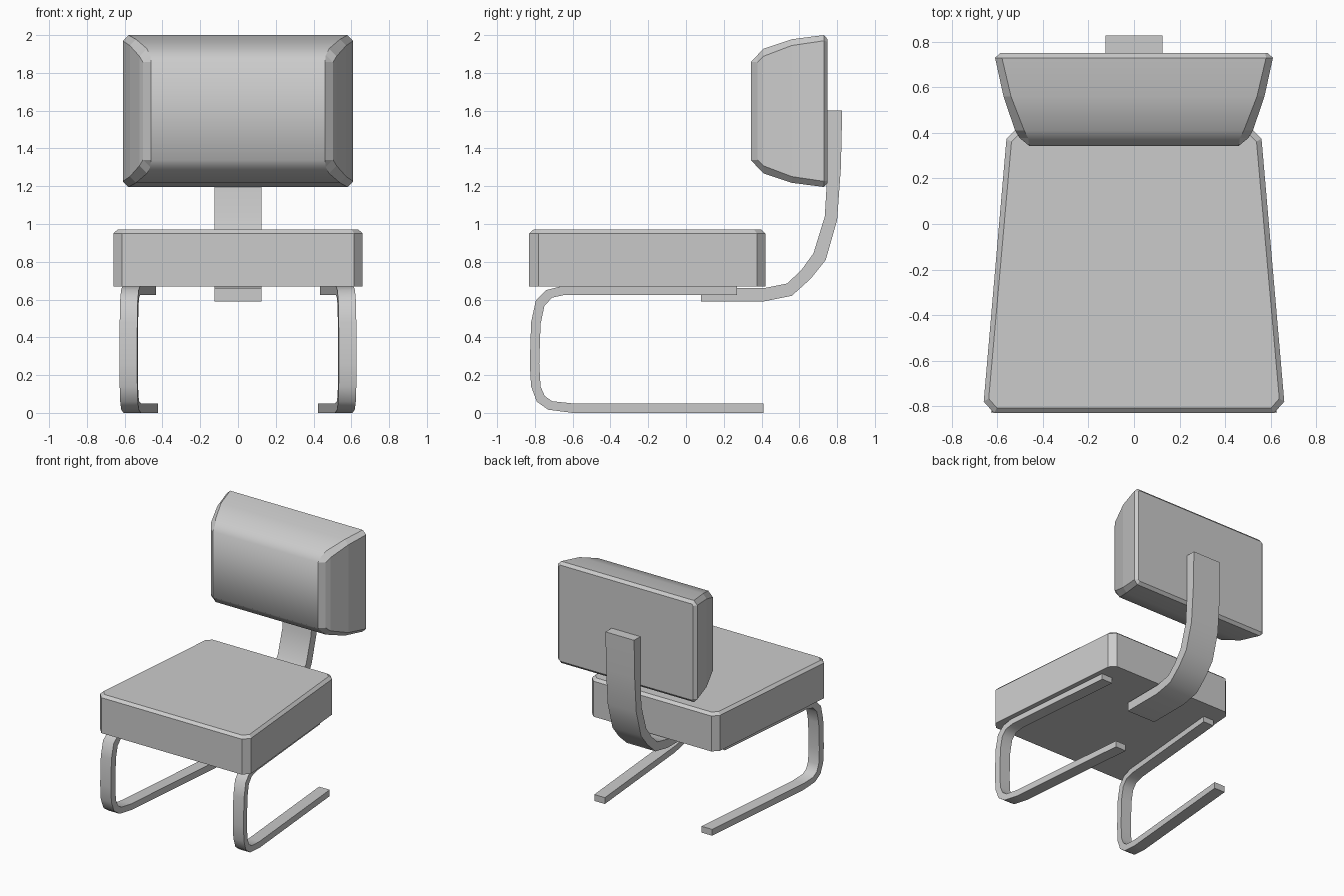
import bpy, bmesh
from math import radians

if "Cube" in bpy.data.objects:
    bpy.data.objects.remove(bpy.data.objects["Cube"])


def finish(name, bm):
    bmesh.ops.remove_doubles(bm, verts=bm.verts, dist=1e-5)
    bmesh.ops.recalc_face_normals(bm, faces=bm.faces)
    mesh = bpy.data.meshes.new(name)
    bm.to_mesh(mesh)
    bm.free()
    obj = bpy.data.objects.new(name, mesh)
    bpy.context.collection.objects.link(obj)
    return obj


def loft(rings):
    """Skin a stack of equal-length closed rings and cap both ends."""
    bm = bmesh.new()
    rows = [[bm.verts.new(p) for p in ring] for ring in rings]
    for a, b in zip(rows, rows[1:]):
        for i in range(len(a)):
            j = (i + 1) % len(a)
            bm.faces.new((a[i], a[j], b[j], b[i]))
    bm.faces.new(rows[0])
    bm.faces.new(rows[-1])
    return bm


def band(name, outer, inner, width, centre):
    """Bent flat bar: outer/inner (y, z) outlines, centre(y) gives its x."""
    h = width / 2
    rings = []
    for (yo, zo), (yi, zi) in zip(outer, inner):
        co, ci = centre(yo), centre(yi)
        rings.append([(co - h, yo, zo), (co + h, yo, zo),
                      (ci + h, yi, zi), (ci - h, yi, zi)])
    bm = loft(rings)
    bmesh.ops.recalc_face_normals(bm, faces=bm.faces)
    for f in bm.faces:
        f.smooth = True
    for e in bm.edges:
        e.smooth = e.calc_face_angle(0) < radians(40)
    return finish(name, bm)


# Seat: tapered slab with cut corners and a small top chamfer
def seat_ring(d, z):
    half = [(0.615 - d * 0.6, -0.83 + d), (0.66 - d, -0.78 + d * 0.6),
            (0.56 - d, 0.375 - d * 0.6), (0.515 - d * 0.6, 0.42 - d)]
    return [(x, y, z) for x, y in half] + [(-x, y, z) for x, y in reversed(half)]


finish("seat", loft([seat_ring(0, 0.67), seat_ring(0, 0.95), seat_ring(0.022, 0.97)]))


# Backrest: cushion narrowing to the front (y, half width, half height, corner cut)
def back_ring(y, x, h, c):
    m = 1.598
    return [(x - c, y, m + h), (x, y, m + h - c), (x, y, m - h + c), (x - c, y, m - h),
            (c - x, y, m - h), (-x, y, m - h + c), (-x, y, m + h - c), (c - x, y, m + h)]


layers = [(0.75, 0.588, 0.38, 0.012), (0.73, 0.61, 0.402, 0.03),
          (0.56, 0.573, 0.38, 0.033), (0.41, 0.522, 0.33, 0.04),
          (0.378, 0.503, 0.296, 0.038), (0.343, 0.46, 0.26, 0)]
bm = loft([back_ring(*layer) for layer in layers])
bmesh.ops.remove_doubles(bm, verts=bm.verts, dist=1e-5)
bmesh.ops.recalc_face_normals(bm, faces=bm.faces)
for f in bm.faces:
    f.smooth = abs(f.normal.x) < 0.1 and f.normal.y < 0.5
finish("backrest", bm)

# Back support: curved flat bar from under the seat up the backrest
band("back_support",
     [(0.08, 0.59), (0.41, 0.59), (0.56, 0.62), (0.66, 0.71), (0.74, 0.81),
      (0.80, 1.02), (0.82, 1.30), (0.827, 1.60)],
     [(0.08, 0.66), (0.41, 0.66), (0.535, 0.685), (0.61, 0.755), (0.675, 0.845),
      (0.735, 1.04), (0.75, 1.30), (0.75, 1.60)],
     0.25, lambda y: 0)

# Legs: C-shaped flat bars following the seat taper
leg_outer = [(0.27, 0.67), (-0.66, 0.67), (-0.74, 0.65), (-0.795, 0.595), (-0.82, 0.48),
             (-0.827, 0.26), (-0.82, 0.14), (-0.79, 0.06), (-0.73, 0.017), (-0.60, 0),
             (0.41, 0)]
leg_inner = [(0.27, 0.625), (-0.64, 0.625), (-0.71, 0.61), (-0.75, 0.565), (-0.77, 0.47),
             (-0.777, 0.26), (-0.77, 0.14), (-0.748, 0.09), (-0.71, 0.062), (-0.60, 0.05),
             (0.41, 0.05)]
for side, s in (("left", -1), ("right", 1)):
    band(side + "_leg", leg_outer, leg_inner, 0.093,
         lambda y, s=s: s * (0.578 - 0.09 * (y + 0.8)))
